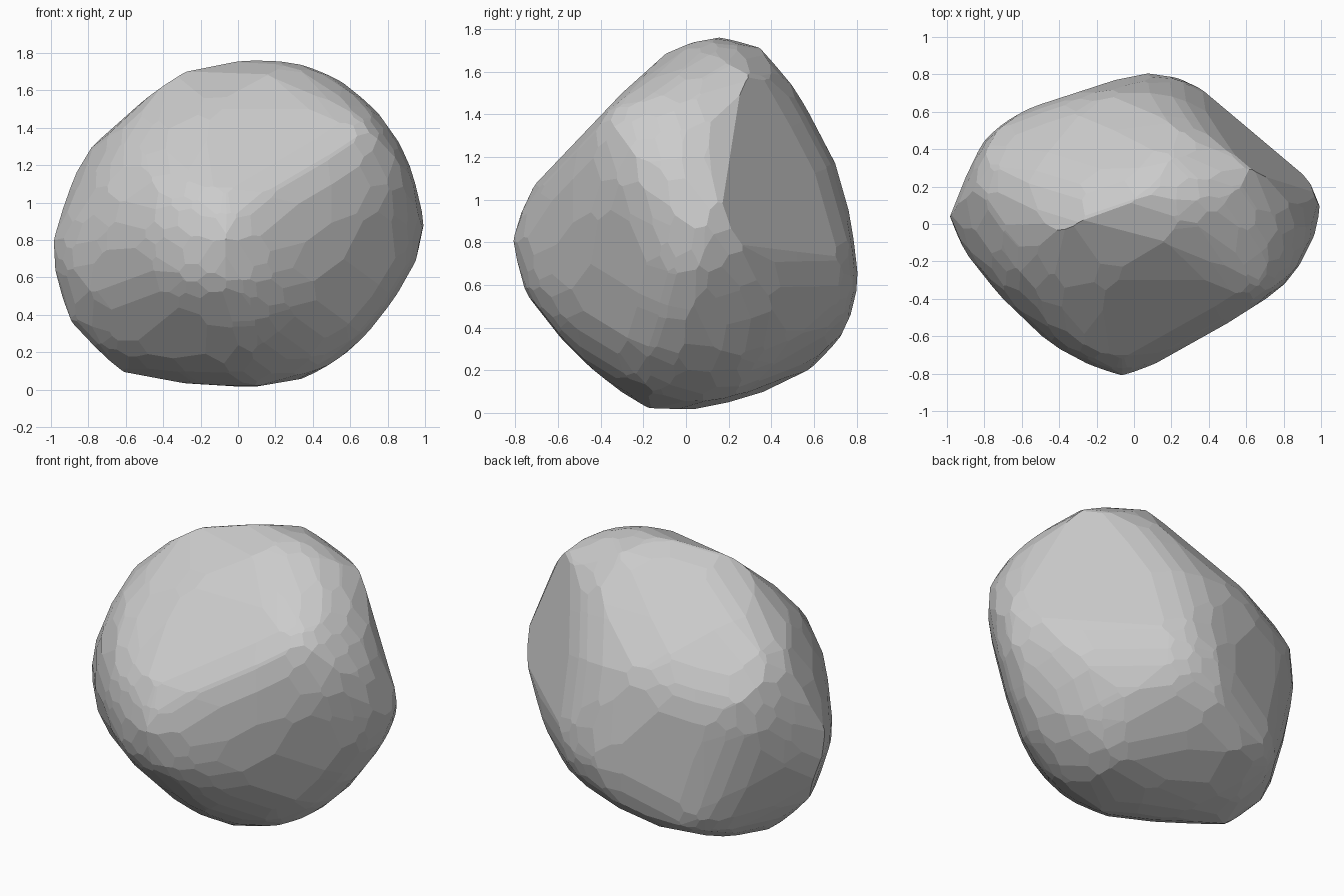
import bpy, bmesh
from math import sin, cos, tan, radians
from mathutils import Vector

if "Cube" in bpy.data.objects:
    bpy.data.objects.remove(bpy.data.objects["Cube"])

MID = Vector((0, 0, 0.885))
LIMITS = []          # outline planes (normal, reach) the boulder must still touch


def view_axes(azimuth, elevation):
    """Right and up axes of a viewing direction (azimuth 0 = front)."""
    a, e = radians(azimuth), radians(elevation)
    return (Vector((cos(a), sin(a), 0)),
            Vector((-sin(a) * sin(e), cos(a) * sin(e), cos(e))))


def chop(bm, point, normal):
    """Slice off everything beyond a plane and cap the cut."""
    geom = bm.verts[:] + bm.edges[:] + bm.faces[:]
    bmesh.ops.bisect_plane(bm, geom=geom, dist=1e-5, plane_co=point,
                           plane_no=normal, clear_outer=True)
    rim = [e for e in bm.edges if e.is_boundary]
    if rim:
        bmesh.ops.holes_fill(bm, edges=rim, sides=0)


def carve(bm, outline, axes):
    """Chip the block along each side of an outline seen down one direction."""
    right, up = axes
    pts = [Vector(p) for p in outline]
    for p, q in zip(pts, pts[1:] + pts[:1]):
        d = q - p
        n = Vector((d.y, -d.x)).normalized()
        if n.dot(p) < 0:
            n = -n
        reach = max(n.dot(r) for r in pts)
        normal = right * n.x + up * n.y
        chop(bm, MID + normal * reach, normal)
        LIMITS.append((normal, reach))


def slack(bm):
    """How far the boulder falls short of each outline plane."""
    co = [v.co - MID for v in bm.verts]
    return [r - max(n.dot(c) for c in co) for n, r in LIMITS]


def chip_edges(bm, half_width, min_angle, deepest):
    """Knock facets onto sharp ridges unless that would spoil an outline."""
    bmesh.ops.recalc_face_normals(bm, faces=bm.faces)
    bm.normal_update()
    jobs = []
    for e in bm.edges:
        if len(e.link_faces) == 2 and e.calc_length() > 0.03:
            a = e.calc_face_angle(0)
            if a > radians(min_angle):
                n = (e.link_faces[0].normal + e.link_faces[1].normal).normalized()
                mid = (e.verts[0].co + e.verts[1].co) / 2
                jobs.append((a, mid - n * min(deepest, half_width * tan(a / 2)), n))
    jobs.sort(key=lambda j: -j[0])
    before = slack(bm)
    for _, point, n in jobs:
        trial = bm.copy()
        chop(trial, point, n)
        after = slack(trial)
        if all(t < max(0.012, s + 1e-4) for s, t in zip(before, after)):
            bm.free()
            bm, before = trial, after
        else:
            trial.free()
    return bm


# Outlines relative to the middle of the boulder
front = [(0, -.885), (.35, -.825), (.5, -.765), (.62, -.665), (.8, -.455),
         (.93, -.245), (1, -.085), (.98, .1), (.92, .315), (.82, .515),
         (.7, .645), (.55, .765), (.4, .835), (.25, .875), (.07, .885),
         (-.18, .855), (-.3, .815), (-.58, .655), (-.75, .465), (-.9, .215),
         (-.98, .015), (-1, -.165), (-.97, -.345), (-.9, -.525),
         (-.78, -.705), (-.68, -.775), (-.5, -.825), (-.25, -.865)]
side = [(-.13, -.885), (0, -.875), (.2, -.835), (.5, -.745), (.65, -.645),
        (.77, -.485), (.82, -.265), (.8, -.065), (.7, .285), (.58, .515),
        (.5, .655), (.33, .845), (.25, .88), (.15, .885), (0, .865),
        (-.1, .795), (-.3, .615), (-.5, .405), (-.7, .195), (-.82, .015),
        (-.82, -.145), (-.76, -.315), (-.6, -.545), (-.4, -.725), (-.2, -.865)]
top = [(-1, 0), (-.9, -.17), (-.7, -.4), (-.45, -.64), (-.13, -.81),
       (-.06, -.82), (0, -.81), (.5, -.53), (.8, -.34), (.94, -.2), (.99, 0),
       (1, .1), (.98, .2), (.6, .52), (.35, .73), (.2, .83), (-.1, .77),
       (-.5, .64), (-.76, .54), (-.9, .25)]
front_right = [(.11, .87), (-.18, .83), (-.49, .69), (-.67, .49), (-.8, .18),
               (-.83, 0), (-.79, -.22), (-.67, -.45), (-.32, -.75),
               (-.1, -.86), (.08, -.89), (.25, -.87), (.43, -.8), (.63, -.64),
               (.92, -.28), (.82, .35), (.75, .49), (.57, .71), (.37, .83)]
back_left = [(-.22, .84), (-.13, .82), (.27, .64), (.5, .49), (.64, .36),
             (.75, .22), (.8, -.04), (.83, -.31), (.82, -.46), (.69, -.72),
             (.53, -.87), (.27, -.93), (.11, -.92), (-.15, -.87), (-.48, -.72),
             (-.66, -.55), (-.79, -.35), (-.87, -.13), (-.91, .07), (-.9, .23),
             (-.82, .51), (-.73, .64), (-.54, .78), (-.34, .83)]
back_right = [(-.02, .94), (.06, .92), (.17, .84), (.6, .48), (.87, .2),
              (.92, .07), (.9, -.1), (.84, -.38), (.77, -.6), (.69, -.75),
              (.51, -.86), (.37, -.87), (.12, -.87), (-.16, -.83),
              (-.47, -.68), (-.63, -.41), (-.72, -.16), (-.8, .15), (-.84, .4),
              (-.8, .54), (-.69, .66), (-.49, .83), (-.25, .92)]

# Boulder: a block chipped down from six directions
bm = bmesh.new()
bmesh.ops.create_cube(bm, size=2.6)
bmesh.ops.translate(bm, verts=bm.verts, vec=MID)
carve(bm, front, view_axes(0, 0))
carve(bm, side, view_axes(90, 0))
carve(bm, top, view_axes(0, 90))
carve(bm, front_right, view_axes(35, 25))
carve(bm, back_left, view_axes(215, 25))
carve(bm, back_right, view_axes(140, -25))

# Large flat break on the back right
chop(bm, Vector((.98, .21, .756)), Vector((.62, .76, .19)).normalized())

# Small worn facets along the remaining ridges
bm = chip_edges(bm, 0.11, 18, 0.035)
bm = chip_edges(bm, 0.06, 14, 0.015)

bmesh.ops.remove_doubles(bm, verts=bm.verts, dist=0.004)
bmesh.ops.recalc_face_normals(bm, faces=bm.faces)
mesh = bpy.data.meshes.new("boulder")
bm.to_mesh(mesh)
bm.free()
boulder = bpy.data.objects.new("boulder", mesh)
bpy.context.collection.objects.link(boulder)
